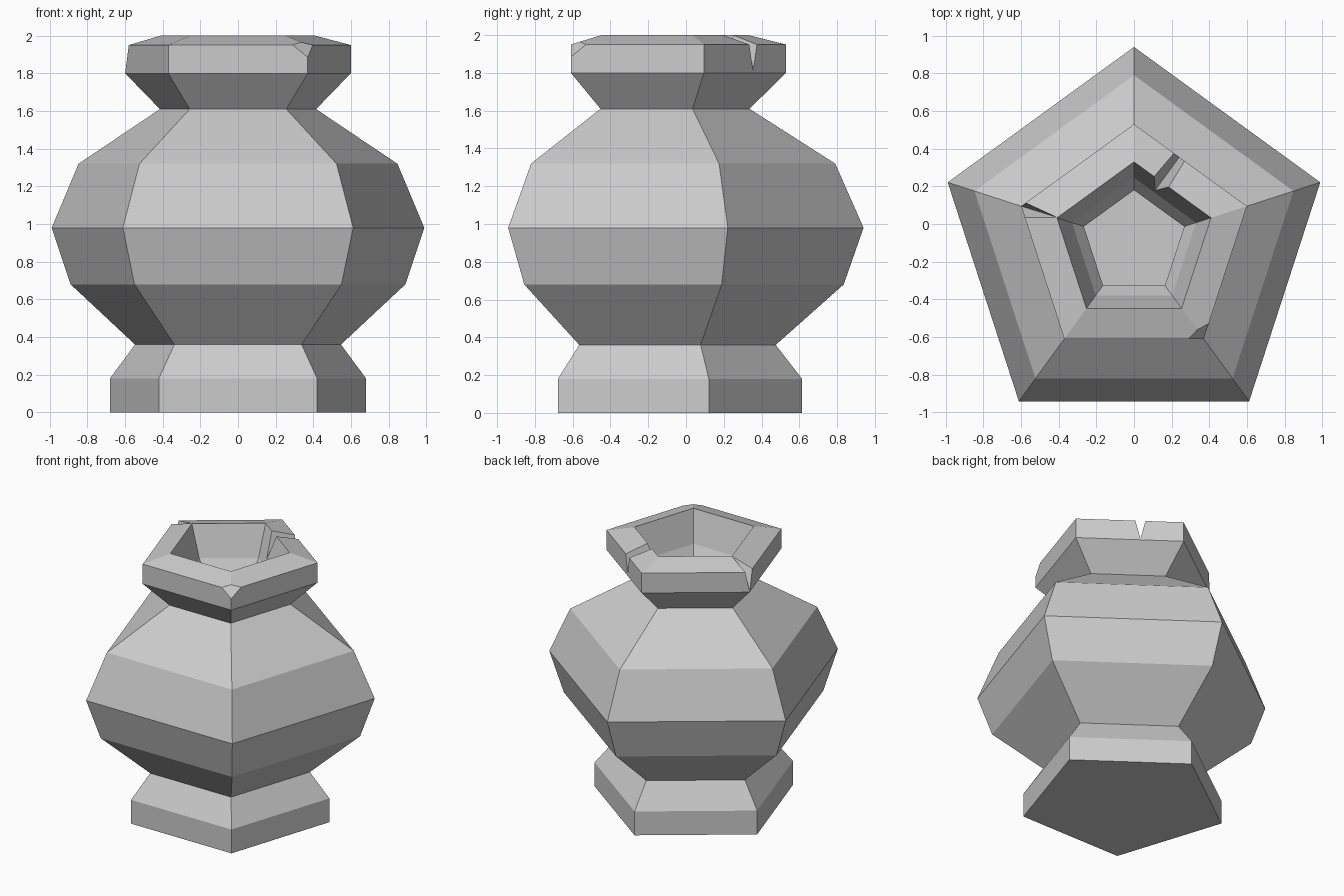
import bpy
import bmesh
from math import sin, cos, radians
from mathutils import Vector

if "Cube" in bpy.data.objects:
    bpy.data.objects.remove(bpy.data.objects["Cube"])

SIDES = 5
CENTRE = Vector((0, -0.1, 0))

stone = bpy.data.materials.new("grey_stone")
stone.use_nodes = True
stone.diffuse_color = (0.6, 0.6, 0.6, 1)
stone.node_tree.nodes["Principled BSDF"].inputs["Base Color"].default_value = (0.6, 0.6, 0.6, 1)


def add_object(name, bm):
    bmesh.ops.recalc_face_normals(bm, faces=bm.faces)
    mesh = bpy.data.meshes.new(name)
    bm.to_mesh(mesh)
    bm.free()
    mesh.materials.append(stone)
    obj = bpy.data.objects.new(name, mesh)
    bpy.context.collection.objects.link(obj)
    return obj


def pentagon_lathe(name, profile):
    """Sweep (radius, height) points round five sides, capping both ends."""
    bm = bmesh.new()
    rings = []
    for r, z in profile:
        angles = [radians(90 + i * 360 / SIDES) for i in range(SIDES)]
        rings.append([bm.verts.new(CENTRE + Vector((r * cos(a), r * sin(a), z))) for a in angles])
    for low, high in zip(rings, rings[1:]):
        for i in range(SIDES):
            j = (i + 1) % SIDES
            bm.faces.new((low[i], low[j], high[j], high[i]))
    bm.faces.new(rings[0])
    bm.faces.new(rings[-1])
    return add_object(name, bm)


def hull_cutter(name, points):
    bm = bmesh.new()
    for p in points:
        bm.verts.new(p)
    bmesh.ops.convex_hull(bm, input=bm.verts)
    obj = add_object(name, bm)
    obj.hide_render = True
    return obj


# Hollow vase: foot, belly, neck and rim outside, then back down inside
outside = [(0.715, 0), (0.715, 0.18), (0.575, 0.36), (0.935, 0.68), (1.04, 0.98),
           (0.89, 1.32), (0.436, 1.61), (0.63, 1.8), (0.63, 1.95), (0.43, 2.0)]
inside = [(0.346, 1.77), (0.28, 1.68), (0.72, 1.28), (0.87, 0.98),
          (0.77, 0.73), (0.42, 0.38), (0.42, 0.15)]
vase = pentagon_lathe("vase", outside + inside)

# V-shaped crack through one back side of the rim
out = Vector((cos(radians(54)), sin(radians(54)), 0))
along = Vector((out.y, -out.x, 0))
crack = [CENTRE + out * d + along * (w - 0.073) + Vector((0, 0, z))
         for d in (0.2, 0.7) for w, z in ((0, 1.81), (-0.06, 2.05), (0.06, 2.05))]

# Wedge broken from the side corner, running up to the inner rim
low, high = Vector((-0.61, 0.098, 1.79)), Vector((-0.40, 0.033, 2.01))
mid = (low + high) / 2
lips = [Vector((-0.58, y, 1.95)) for y in (0.035, 0.115)]
wedge = [low, high] + [mid + (p - mid) * 3 for p in lips]

# Small chip knocked off a front corner: a plane with a solid beyond it
a, b, c = (Vector(p) for p in ((0.37, -0.61, 1.885), (0.29, -0.61, 1.95), (0.395, -0.53, 1.95)))
middle = (a + b + c) / 3
normal = (b - a).cross(c - a).normalized()
if normal.z < 0:
    normal.negate()
face = [middle + (p - middle) * 3 for p in (a, b, c)]
chip = face + [p + normal * 0.2 for p in face]

cutters = [hull_cutter("crack_cutter", crack),
           hull_cutter("wedge_cutter", wedge),
           hull_cutter("chip_cutter", chip)]
for cutter in cutters:
    mod = vase.modifiers.new(cutter.name, "BOOLEAN")
    mod.operation = "DIFFERENCE"
    mod.solver = "EXACT"
    mod.object = cutter

# Bake the cuts and drop the helpers
bpy.context.view_layer.update()
graph = bpy.context.evaluated_depsgraph_get()
cut_mesh = bpy.data.meshes.new_from_object(vase.evaluated_get(graph))
vase.modifiers.clear()
vase.data = cut_mesh
for cutter in cutters:
    bpy.data.objects.remove(cutter)
vase.data.materials.clear()
vase.data.materials.append(stone)
for poly in vase.data.polygons:
    poly.material_index = 0
    poly.use_smooth = False
